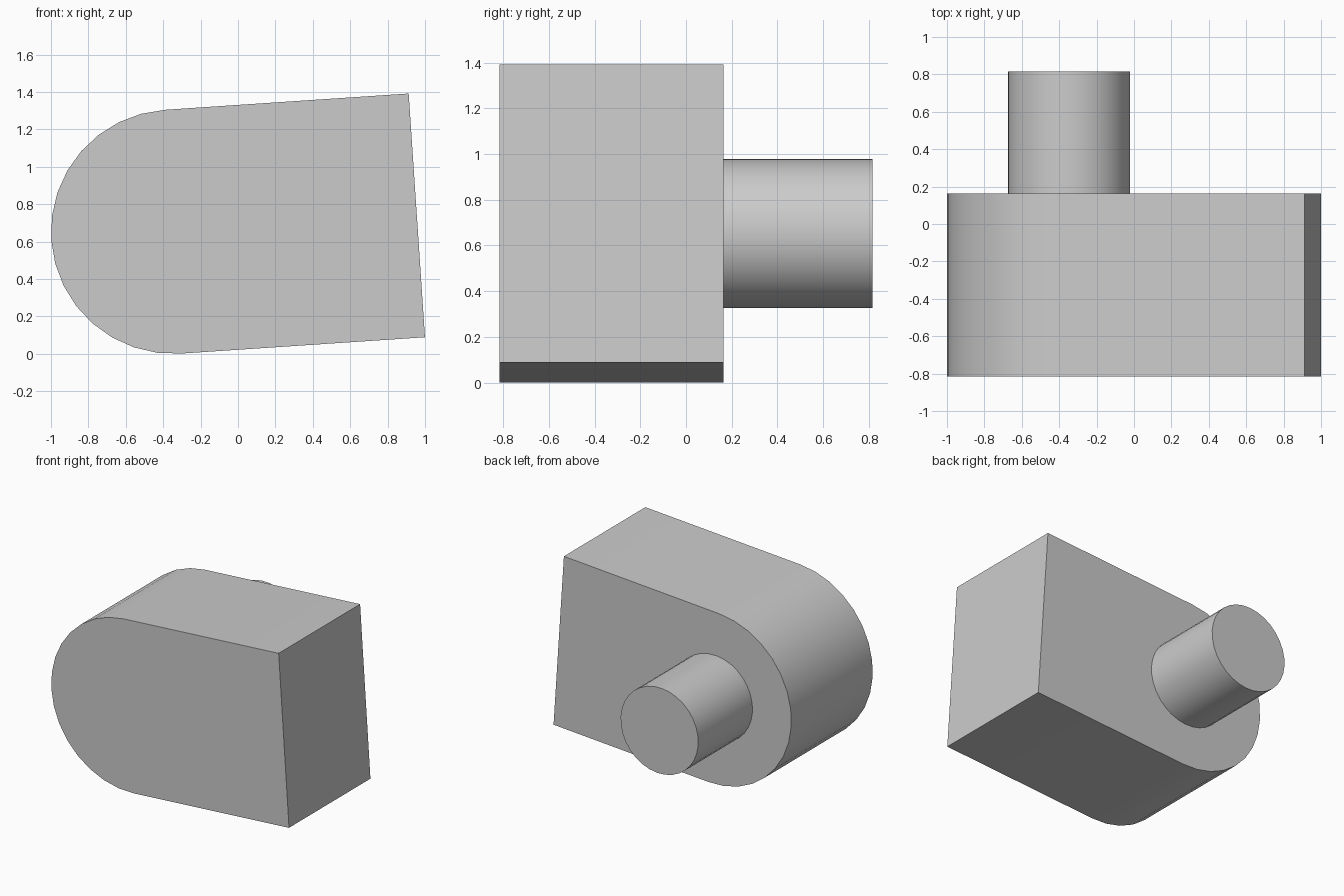
import bpy
import bmesh
from math import sin, cos, pi, radians
from mathutils import Vector

cube = bpy.data.objects.get("Cube")
if cube:
    bpy.data.objects.remove(cube, do_unlink=True)

grey = bpy.data.materials.new("plain grey")
grey.use_nodes = True
colour = (0.6, 0.6, 0.6, 1)
grey.diffuse_color = colour
grey.node_tree.nodes["Principled BSDF"].inputs["Base Color"].default_value = colour

RADIUS = 0.653
TILT = radians(3.82)
CENTRE = Vector((-0.347, 0, 0.653))


def arc(radius, start, sweep, count):
    """Points (x, z) spaced evenly along an arc."""
    return [(radius * cos(start + sweep * i / count),
             radius * sin(start + sweep * i / count)) for i in range(count + 1)]


def extrude_profile(name, profile, y0, y1):
    """Prism along y from a tilted profile in the xz plane."""
    bm = bmesh.new()
    verts = []
    for x, z in profile:
        tilted = Vector((x * cos(TILT) - z * sin(TILT), y0,
                         x * sin(TILT) + z * cos(TILT)))
        verts.append(bm.verts.new(CENTRE + tilted))
    face = bm.faces.new(verts)
    new = bmesh.ops.extrude_face_region(bm, geom=[face])["geom"]
    moved = [v for v in new if isinstance(v, bmesh.types.BMVert)]
    bmesh.ops.translate(bm, verts=moved, vec=(0, y1 - y0, 0))
    bmesh.ops.recalc_face_normals(bm, faces=bm.faces)
    mesh = bpy.data.meshes.new(name)
    bm.to_mesh(mesh)
    bm.free()
    mesh.materials.append(grey)
    obj = bpy.data.objects.new(name, mesh)
    bpy.context.collection.objects.link(obj)
    bpy.ops.object.select_all(action='DESELECT')
    obj.select_set(True)
    bpy.context.view_layer.objects.active = obj
    bpy.ops.object.shade_smooth_by_angle(angle=radians(30))
    return obj


# Block with one rounded end and one square end
length = 2 * RADIUS
block = arc(RADIUS, pi / 2, pi, 16) + [(length, -RADIUS), (length, RADIUS)]
extrude_profile("rounded_block", block, -0.815, 0.163)

# Round peg on the back, concentric with the rounded end
peg = arc(RADIUS / 2, 0, 2 * pi, 32)[:-1]
extrude_profile("round_peg", peg, 0.163, 0.815)
